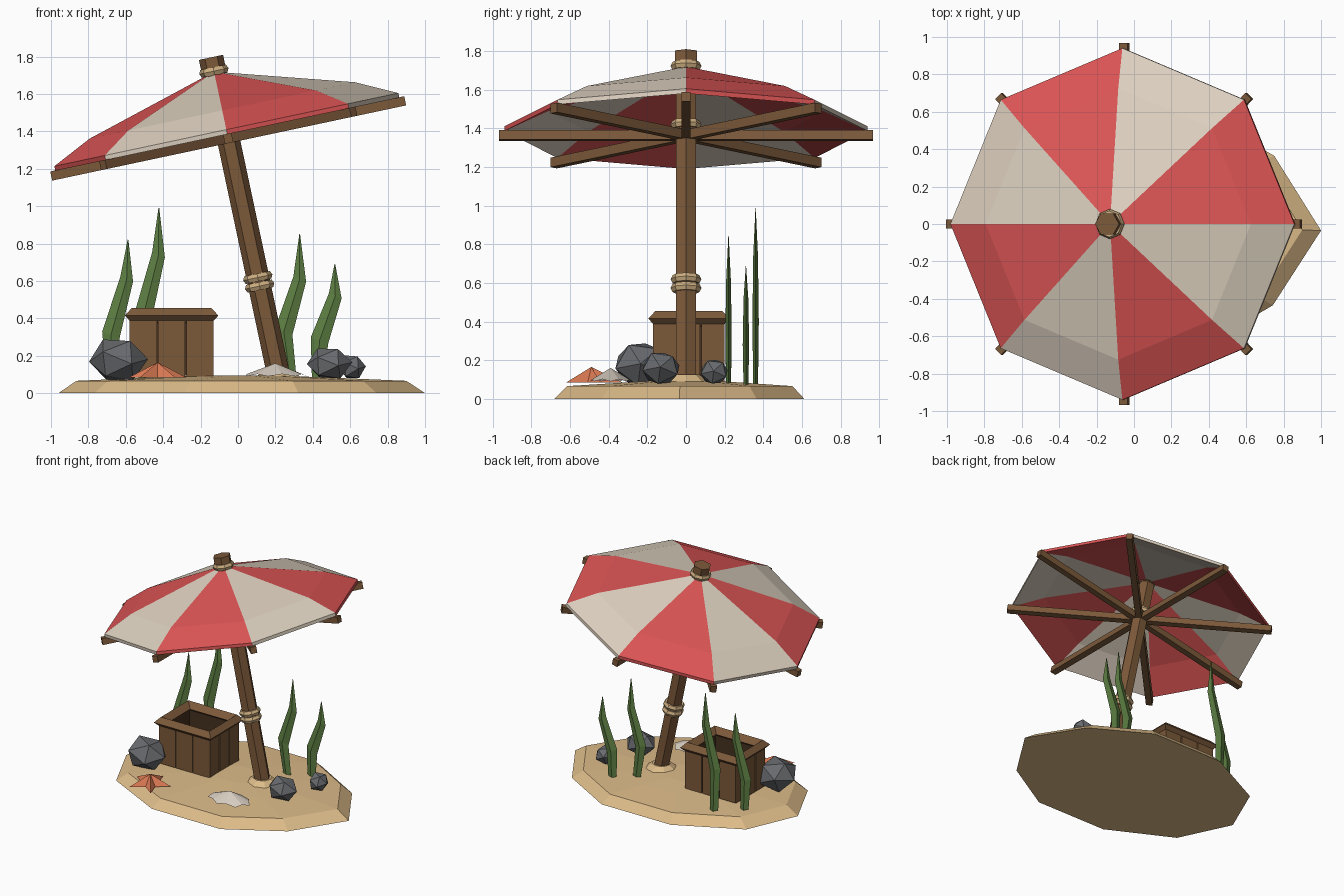
import bpy, bmesh, math, random
from math import sin, cos, pi, radians
from mathutils import Matrix, Vector

cube = bpy.data.objects.get("Cube")
if cube:
    bpy.data.objects.remove(cube, do_unlink=True)
random.seed(4)


def material(name, r, g, b):
    m = bpy.data.materials.new(name)
    m.use_nodes = True
    m.diffuse_color = (r, g, b, 1)
    m.node_tree.nodes["Principled BSDF"].inputs["Base Color"].default_value = (r, g, b, 1)
    return m


RED = material("red cloth", .72, .09, .09)
CREAM = material("cream cloth", .72, .63, .52)
SAND = material("sand", .72, .50, .25)
WOOD = material("wood", .20, .10, .042)
DARK = material("dark wood", .06, .03, .014)
ROPE = material("rope", .62, .43, .22)
GREEN = material("seaweed green", .11, .21, .055)
ROCK = material("rock grey", .14, .145, .155)
ORANGE = material("starfish orange", .73, .20, .09)
SHELL = material("shell white", .68, .61, .53)


def finish(name, bm, mats, matrix=None):
    """Turn a bmesh into a flat shaded object."""
    bmesh.ops.recalc_face_normals(bm, faces=bm.faces)
    if matrix:
        bm.transform(matrix)
    me = bpy.data.meshes.new(name)
    bm.to_mesh(me)
    bm.free()
    for m in mats:
        me.materials.append(m)
    ob = bpy.data.objects.new(name, me)
    bpy.context.scene.collection.objects.link(ob)
    return ob


def loft(name, rings, mats, matrix=None, closed=False, stripes=1):
    """Skin a list of equal rings; closed joins the last to the first."""
    bm = bmesh.new()
    vs = [[bm.verts.new(p) for p in ring] for ring in rings]
    n = len(rings[0])
    pairs = list(zip(vs, vs[1:]))
    if closed:
        pairs.append((vs[-1], vs[0]))
    else:
        bm.faces.new(vs[0])
        bm.faces.new(vs[-1])
    for a, b in pairs:
        for i in range(n):
            k = (i + 1) % n
            bm.faces.new((a[i], a[k], b[k], b[i])).material_index = i % stripes
    return finish(name, bm, mats, matrix)


def ring(n, r, z, ry=None, turn=0):
    ry = ry or r
    return [(r * cos(turn + 2 * pi * i / n), ry * sin(turn + 2 * pi * i / n), z) for i in range(n)]


def boxes(name, items, mat, matrix=None):
    """Several boxes, each given as (centre, size), in one object."""
    bm = bmesh.new()
    for c, s in items:
        m = Matrix.Translation(c) @ Matrix.Diagonal((*s, 1))
        bmesh.ops.create_cube(bm, size=1, matrix=m)
    return finish(name, bm, [mat], matrix)


# Sand island
outline = [Vector((.015 + .98 * cos(i * pi / 5), -.035 + .68 * sin(i * pi / 5), 0))
           for i in range(10)]
outline[1].x -= .05
outline[9].x -= .06
for p in outline:
    p.x += random.uniform(-.01, .01)
outline[0].x, outline[5].x = 1, -.96
loft("sand_island", [[(p.x * s, p.y * s, z) for p in outline]
                     for s, z in ((1, 0), (.9, .066), (.5, .083), (.2, .095))], [SAND])
loft("sand_mound", [ring(8, .14, .07), ring(8, .07, .125)], [SAND],
     Matrix.Translation((.215, 0, 0)))

# Leaning umbrella: everything in a frame tilted with the pole
TILT = Matrix.Translation((-.053, 0, 1.365)) @ Matrix.Rotation(radians(-12), 4, 'Y')
loft("pole", [ring(6, .061, -1.32), ring(6, .061, .32)], [WOOD], TILT)
loft("pole_cap", [ring(6, .066, .31), ring(6, .066, .44)], [WOOD], TILT)


def rope(name, z):
    tube = [ring(8, .06 + .02 * cos(a * pi / 3), z + .024 * sin(a * pi / 3)) for a in range(6)]
    loft(name, tube, [ROPE], TILT, closed=True)


for name, z in (("lower_rope", -.81), ("upper_rope", -.763), ("hub_rope", .055), ("cap_rope", .365)):
    rope(name, z)

profile = ((.05, .347), (.725, .15), (.94, .045), (.94, .02), (.715, .125), (.05, .322))
loft("canopy", [ring(8, r, z) for r, z in profile], [RED, CREAM], TILT, closed=True, stripes=2)
for i in range(8):
    boxes(f"rib_{i + 1}", [((.495, 0, -.003), (.945, .046, .05))], WOOD,
          TILT @ Matrix.Rotation(i * pi / 4, 4, 'Z'))

# Open crate
CRATE = Matrix.Translation((-.355, .015, 0))
HX, HY, LOW, HIGH = .225, .185, .09, .4
mid, tall = (LOW + HIGH) / 2, HIGH - LOW
planks, liner = [], []
for s in (-1, 1):
    for k in (-1, 0, 1):
        planks.append(((k * HX * .667, s * (HY - .015), mid), (HX * .635, .03, tall)))
        planks.append(((s * (HX - .015), k * HY * .667, mid), (.03, HY * .625, tall)))
    liner.append(((0, s * (HY - .025), mid), (2 * HX - .04, .02, tall - .01)))
    liner.append(((s * (HX - .025), 0, mid), (.02, 2 * HY - .04, tall - .01)))
liner.append(((0, 0, LOW + .02), (2 * HX - .04, 2 * HY - .04, .03)))
boxes("crate_planks", planks, WOOD, CRATE)
boxes("crate_liner", liner, DARK, CRATE)


def rectangle(grow, z):
    x, y = HX + grow, HY + grow
    return [(x, y, z), (-x, y, z), (-x, -y, z), (x, -y, z)]


loft("crate_rim", [rectangle(g, z) for g, z in
                   ((-.012, .455), (.025, .415), (-.012, .375), (-.06, .415))],
     [WOOD], CRATE, closed=True)

# Rocks
for name, place, size in (("large_rock", (-.64, -.23, .175), (.16, .145, .125)),
                          ("middle_rock", (.485, -.13, .16), (.12, .105, .09)),
                          ("small_rock", (.61, .145, .14), (.075, .075, .07))):
    bm = bmesh.new()
    bmesh.ops.create_icosphere(bm, subdivisions=1, radius=1)
    for v in bm.verts:
        v.co *= random.uniform(.97, 1.06)
    finish(name, bm, [ROCK], Matrix.Translation(place) @ Matrix.Diagonal((*size, 1))
           @ Matrix.Rotation(.5, 4, 'X') @ Matrix.Rotation(.4, 4, 'Y'))


def fan(name, place, rim, peak, mat):
    """A low faceted cone over a rim of points."""
    bm = bmesh.new()
    top = bm.verts.new((0, 0, peak))
    vs = [bm.verts.new(p) for p in rim]
    bm.faces.new(vs)
    for a, b in zip(vs, vs[1:] + vs[:1]):
        bm.faces.new((a, b, top))
    finish(name, bm, [mat], Matrix.Translation(place))


# Starfish and seashell
star = []
for i in range(10):
    r, a = (.06 if i % 2 else .16), radians(18 + 36 * i)
    star.append((r * cos(a), r * sin(a), 0))
fan("starfish", (-.43, -.49, .085), star, .08, ORANGE)
scallop = []
for i in range(14):
    r, a = (.88 if i % 2 else 1), 2 * pi * i / 14
    scallop.append((.175 * r * cos(a), .11 * r * sin(a), .012 * (i % 2)))
fan("seashell", (.2, -.39, .09), scallop, .07, SHELL)


def seaweed(name, y, path):
    """A bent blade with a diamond section that tapers to a point."""
    rings = []
    for (x, z), w in zip(path, (.035, .046, .034, .002)):
        d = w * .36
        rings.append([(x + w, y, z - w * .4), (x, y + d, z), (x - w, y, z + w * .4), (x, y - d, z)])
    loft(name, rings, [GREEN])


seaweed("seaweed_1", .22, ((-.67, .07), (-.68, .31), (-.595, .61), (-.588, .82)))
seaweed("seaweed_2", .36, ((-.5, .07), (-.51, .40), (-.425, .74), (-.423, .99)))
seaweed("seaweed_3", .22, ((.28, .07), (.245, .33), (.33, .61), (.33, .85)))
seaweed("seaweed_4", .31, ((.43, .07), (.435, .28), (.52, .52), (.518, .69)))
